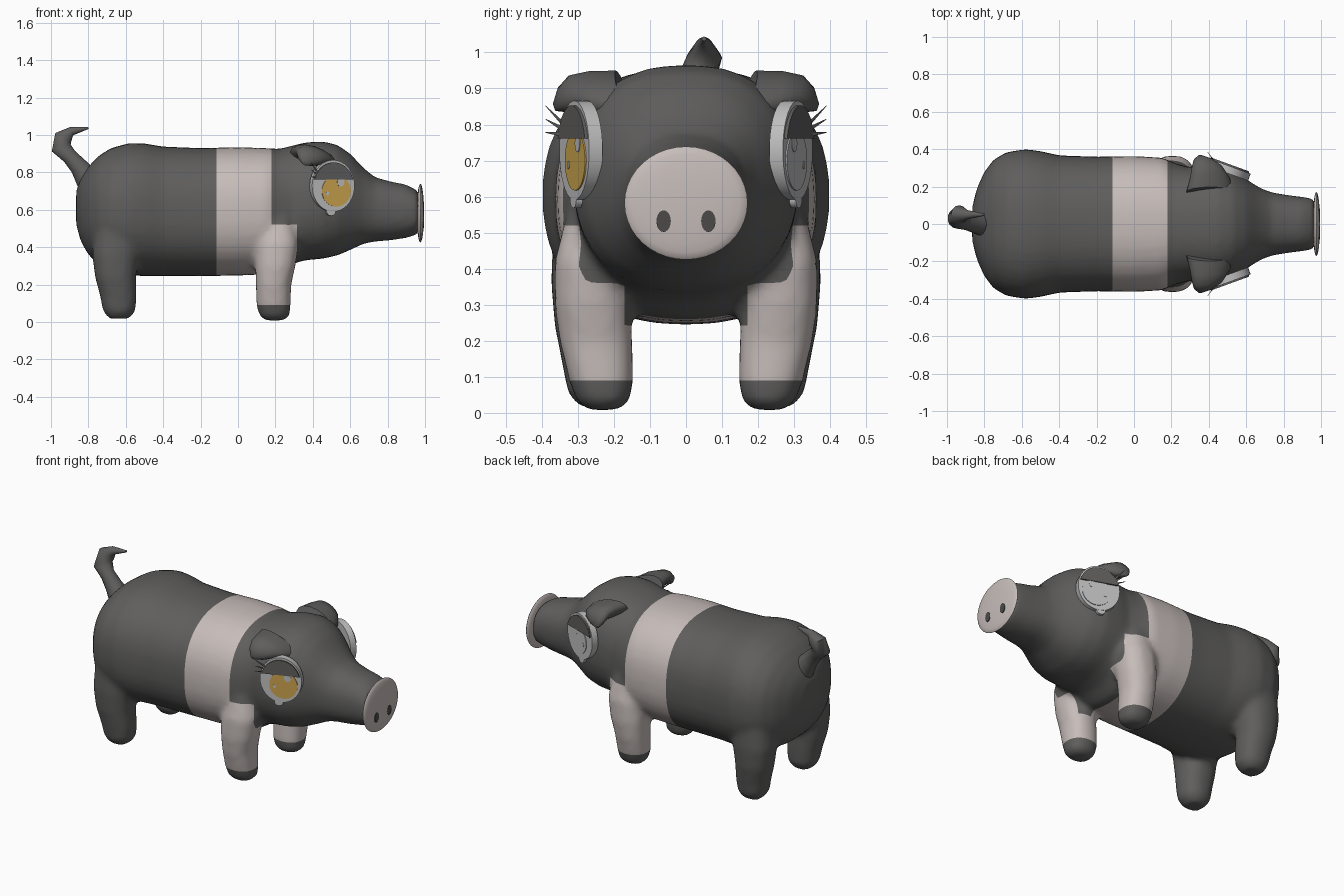
import bpy, bmesh, math
from mathutils import Vector

cube = bpy.data.objects.get("Cube")
if cube:
    bpy.data.objects.remove(cube)


def material(name, *rgb):
    m = bpy.data.materials.new(name)
    m.use_nodes = True
    m.diffuse_color = (*rgb, 1)
    m.node_tree.nodes["Principled BSDF"].inputs["Base Color"].default_value = (*rgb, 1)
    return m


DARK = material("charcoal hide", 0.115, 0.112, 0.11)
PALE = material("pale pink hide", 0.57, 0.51, 0.49)
WHITE = material("eye grey", 0.52, 0.52, 0.52)
GOLD = material("gold iris", 0.60, 0.37, 0.075)
BLACK = material("nostril grey", 0.07, 0.068, 0.066)


def finish(name, bm, *mats, angle=50):
    bmesh.ops.recalc_face_normals(bm, faces=bm.faces)
    mesh = bpy.data.meshes.new(name)
    bm.to_mesh(mesh)
    bm.free()
    ob = bpy.data.objects.new(name, mesh)
    bpy.context.collection.objects.link(ob)
    for m in mats:
        mesh.materials.append(m)
    smooth(ob, angle)
    return ob


def smooth(ob, angle):
    bpy.ops.object.select_all(action='DESELECT')
    ob.select_set(True)
    bpy.context.view_layer.objects.active = ob
    bpy.ops.object.shade_smooth_by_angle(angle=math.radians(angle))


def loft(bm, stations, sides=24, power=2.0):
    """Skin superellipse rings given as (centre, u axis, v axis)."""
    def curve(t):
        return math.copysign(abs(t) ** (2 / power), t)
    rings = []
    for c, u, v in stations:
        angles = [math.tau * i / sides for i in range(sides)]
        rings.append([bm.verts.new(Vector(c) + Vector(u) * curve(math.cos(a))
                                   + Vector(v) * curve(math.sin(a))) for a in angles])
    for r, s in zip(rings, rings[1:]):
        for i in range(sides):
            j = (i + 1) % sides
            bm.faces.new((r[i], r[j], s[j], s[i]))
    bm.faces.new(rings[0])
    bm.faces.new(rings[-1])


# Body, head and snout: x, half width, bottom, top
profile = [
    (-.865, .09, .52, .70), (-.84, .19, .43, .77), (-.80, .28, .36, .83),
    (-.75, .345, .31, .885), (-.68, .385, .27, .93), (-.58, .40, .25, .957),
    (-.50, .39, .245, .955), (-.40, .367, .245, .938), (-.20, .36, .245, .93),
    (0, .363, .248, .935), (.15, .355, .255, .93), (.22, .325, .265, .925),
    (.29, .305, .31, .943), (.36, .312, .33, .96), (.45, .312, .338, .966),
    (.53, .285, .355, .948), (.60, .24, .385, .90), (.67, .195, .418, .825),
    (.73, .17, .43, .775), (.82, .155, .437, .75), (.90, .145, .45, .735),
    (.965, .135, .47, .70)]
bm = bmesh.new()
loft(bm, [((x, 0, (lo + hi) / 2), (0, w, 0), (0, 0, (hi - lo) / 2))
          for x, w, lo, hi in profile], 40, 2.35)

# Legs: x, y, z, half length, half width
front_leg = [(.21, .25, .56, .08, .08), (.21, .26, .42, .115, .105),
             (.20, .26, .30, .108, .105), (.19, .25, .20, .095, .102),
             (.19, .235, .09, .092, .09), (.195, .23, .035, .082, .075),
             (.195, .23, .008, .05, .045)]
rear_leg = [(-.64, .25, .52, .13, .12), (-.655, .26, .36, .125, .115),
            (-.655, .26, .24, .11, .105), (-.64, .25, .14, .098, .095),
            (-.635, .245, .06, .088, .085), (-.635, .245, .018, .055, .055)]
for leg in (front_leg, rear_leg):
    for s in (-1, 1):
        loft(bm, [((x, s * y, z), (a, 0, 0), (0, b, 0)) for x, y, z, a, b in leg], 20, 2.3)
body = finish("body", bm, DARK, PALE)

# Blend the legs into the trunk
remesh = body.modifiers.new("blend", 'REMESH')
remesh.mode, remesh.voxel_size = 'VOXEL', 0.018
soften = body.modifiers.new("soften", 'SMOOTH')
soften.factor, soften.iterations = 0.5, 6
graph = bpy.context.evaluated_depsgraph_get()
bm = bmesh.new()
bm.from_mesh(body.evaluated_get(graph).to_mesh())
body.modifiers.clear()

# Cut the coat borders, then colour the saddle band, shoulders and hooves
BAND, NECK, SHOULDER, HOOF, CHEST = (-.115, .18), .315, .52, .09, .17
for axis, value in ((0, BAND[0]), (0, BAND[1]), (0, NECK), (2, SHOULDER), (2, HOOF),
                    (1, CHEST), (1, -CHEST)):
    point, normal = Vector(), Vector()
    point[axis], normal[axis] = value, 1
    bmesh.ops.bisect_plane(bm, geom=bm.verts[:] + bm.edges[:] + bm.faces[:],
                           plane_co=point, plane_no=normal, dist=0.0005)
for f in bm.faces:
    c = f.calc_center_median()
    band = BAND[0] < c.x < BAND[1]
    inner_leg = c.z < .24
    shoulder = BAND[1] <= c.x < NECK and c.z < SHOULDER and (abs(c.y) > CHEST or inner_leg)
    f.material_index = int((band or shoulder) and c.z > HOOF)
bm.to_mesh(body.data)
bm.free()
smooth(body, 60)

# Ears: short folded flaps drooping outwards
ear = [(.41, .17, .87, .13, .07), (.405, .25, .885, .105, .055), (.39, .31, .888, .08, .042),
       (.37, .345, .868, .05, .03), (.355, .365, .848, .012, .01)]
for s, side in ((-1, "right"), (1, "left")):
    bm = bmesh.new()
    loft(bm, [((x, s * y, z), (a, 0, -a * .3), (0, s * b * .4, b)) for x, y, z, a, b in ear], 16)
    finish(side + "_ear", bm, DARK)

# Tail: a tapering hook
tail = [(-.80, 0, .76, .07), (-.85, 0, .83, .05), (-.90, .01, .885, .042),
        (-.945, .03, .93, .055), (-.935, .05, .985, .05), (-.89, .05, 1.02, .024),
        (-.80, .05, 1.038, .006)]
stations = []
for i, (x, y, z, r) in enumerate(tail):
    a, b = tail[max(i - 1, 0)], tail[min(i + 1, len(tail) - 1)]
    tangent = Vector((b[0] - a[0], 0, b[2] - a[2])).normalized()
    stations.append(((x, y, z), (0, r, 0), tangent.cross(Vector((0, 1, 0))) * r))
bm = bmesh.new()
loft(bm, stations, 14)
finish("tail", bm, DARK)

# Snout disc and nostrils
bm = bmesh.new()
loft(bm, [((.975 + .02 * math.sin(t), 0, .582), (0, .171 * math.cos(t), 0),
           (0, 0, .157 * math.cos(t)))
          for t in (math.pi * (k / 12 - .5) * .98 for k in range(13))], 40)
finish("snout_disc", bm, PALE)
for s, side in ((-1, "right"), (1, "left")):
    bm = bmesh.new()
    loft(bm, [((x, s * .062, .532), (0, .02, 0), (0, 0, .03)) for x in (.988, .995)], 20)
    finish(side + "_nostril", bm, BLACK)

# Eyes: layered plates on a plane angled towards the snout
TILT = math.radians(20)
for s, side in ((-1, "right"), (1, "left")):
    centre = Vector((.51, s * .31, .728))
    along = Vector((math.cos(TILT), -s * math.sin(TILT), 0))
    out = Vector((math.sin(TILT), s * math.cos(TILT), 0))
    up = Vector((0, 0, 1))

    def plate(name, mat, a, b, ra, rb, low, high, floor=-1.0):
        bm = bmesh.new()
        start = math.asin(floor)
        count = 36
        angles = [start + (math.pi - 2 * start) * i / count for i in range(count)]
        if floor > -1:
            angles.append(math.pi - start)
        loops = [[bm.verts.new(centre + along * (a + ra * math.cos(t))
                               + up * (b + rb * math.sin(t)) + out * d) for t in angles]
                 for d in (low, high)]
        n = len(angles)
        for i in range(n):
            j = (i + 1) % n
            bm.faces.new((loops[0][i], loops[0][j], loops[1][j], loops[1][i]))
        bm.faces.new(loops[0])
        bm.faces.new(loops[1])
        finish(side + "_" + name, bm, mat, angle=30)

    plate("eye", WHITE, 0, 0, .121, .138, -.04, 0)
    plate("eye_tear_corner", WHITE, -.012, -.135, .026, .025, -.02, -.001)
    iris = GOLD if s < 0 else WHITE
    plate("iris", iris, .016, -.028, .082, .083, 0, .004)
    plate("glint_large", WHITE, .04, .02, .02, .024, .004, .006)
    plate("glint_small", WHITE, -.035, -.04, .009, .011, .004, .006)
    plate("eyelid", DARK, 0, 0, .114, .125, 0, .009, floor=.27)

    # Eyelashes at the rear corner of the lid
    for k in range(3):
        root = centre + along * -.095 + up * (.045 + .017 * k) + out * .004
        tip = root + along * -.045 + out * .03 + up * (.005 + .02 * k)
        bm = bmesh.new()
        loft(bm, [(root, along * .004, up * .007), (tip, along * .001, up * .001)], 6)
        finish(f"{side}_eyelash_{k + 1}", bm, DARK)
